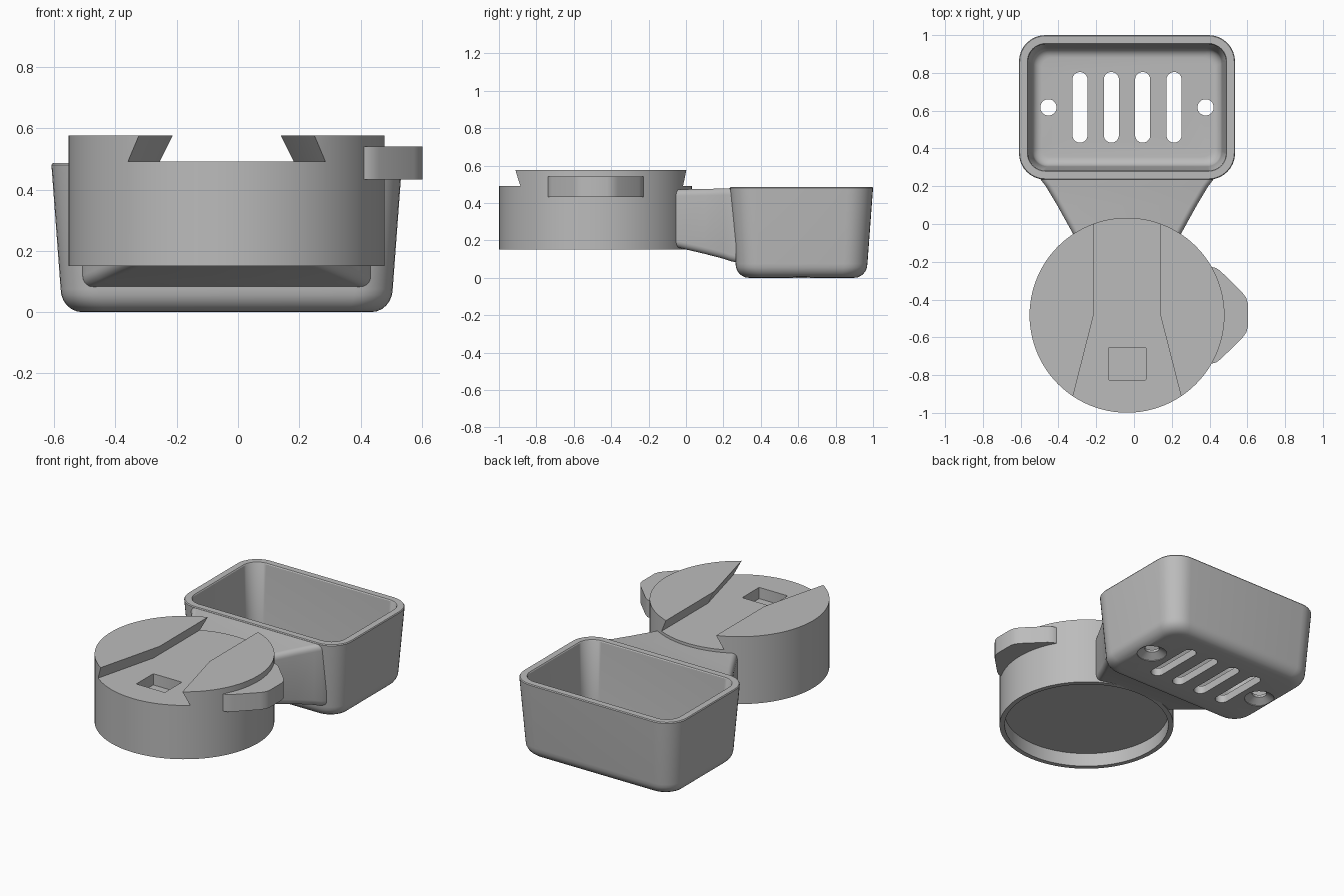
import bpy, bmesh, math

if "Cube" in bpy.data.objects:
    bpy.data.objects.remove(bpy.data.objects["Cube"])

CX, DISC_Y, DISC_R = -0.037, -0.483, 0.516
TRAY_Y, HALF_X, HALF_Y = 0.6175, 0.572, 0.3825

grey = bpy.data.materials.new("light grey")
grey.diffuse_color = (0.5, 0.5, 0.5, 1)
grey.use_nodes = True
grey.node_tree.nodes["Principled BSDF"].inputs["Base Color"].default_value = grey.diffuse_color


def loft(name, loops):
    """Closed solid through a list of equal-length point loops."""
    bm = bmesh.new()
    rings = [[bm.verts.new(p) for p in loop] for loop in loops]
    for a, b in zip(rings, rings[1:]):
        n = len(a)
        for i in range(n):
            bm.faces.new((a[i], a[(i + 1) % n], b[(i + 1) % n], b[i]))
    bm.faces.new(rings[0])
    bm.faces.new(rings[-1])
    bmesh.ops.recalc_face_normals(bm, faces=bm.faces)
    mesh = bpy.data.meshes.new(name)
    bm.to_mesh(mesh)
    bm.free()
    mesh.materials.append(grey)
    ob = bpy.data.objects.new(name, mesh)
    bpy.context.collection.objects.link(ob)
    return ob


def prism(name, outline, z0, z1):
    return loft(name, [[(x, y, z) for x, y in outline] for z in (z0, z1)])


def circle(x, y, r, n=32):
    return [(x + r * math.cos(2 * math.pi * i / n), y + r * math.sin(2 * math.pi * i / n))
            for i in range(n)]


def rounded_rect(cx, cy, hx, hy, r, n=8):
    pts = []
    for k, (sx, sy) in enumerate(((1, 1), (-1, 1), (-1, -1), (1, -1))):
        for i in range(n + 1):
            a = math.pi / 2 * (k + i / n)
            pts.append((cx + sx * (hx - r) + r * math.cos(a),
                        cy + sy * (hy - r) + r * math.sin(a)))
    return pts


def apply(ob, mod):
    bpy.context.view_layer.objects.active = ob
    bpy.ops.object.modifier_apply(modifier=mod.name)


def cut(ob, cutter, keep=False):
    mod = ob.modifiers.new("cut", 'BOOLEAN')
    mod.operation, mod.solver, mod.object = 'DIFFERENCE', 'EXACT', cutter
    apply(ob, mod)
    if not keep:
        bpy.data.objects.remove(cutter)


# Round mount body with a flared dovetail channel across the top
mount = prism("mount_disc", circle(CX, DISC_Y, DISC_R, 96), 0.15, 0.577)


def channel(z):
    d = (0.577 - z) * 0.5
    half = [(0.176 + d, 0.2), (0.176 + d, -0.48), (0.334 + d, -1.1)]
    return [(CX + x, y, z) for x, y in half] + [(CX - x, y, z) for x, y in reversed(half)]


cut(mount, loft("channel_cutter", [channel(0.491), channel(0.62)]))
# Latch pocket in the channel floor
cut(mount, prism("pocket_cutter", rounded_rect(CX + 0.002, -0.74, 0.1, 0.085, 0.005, 2), 0.42, 0.6))
# Shallow round recess underneath
recess = prism("recess_cutter", circle(CX, DISC_Y, 0.486, 96), 0.05, 0.236)
cut(mount, recess, keep=True)

# Finger tab on the right side
half_tab = [(0.30, 0.255), (0.405, 0.257), (0.435, 0.25), (0.46, 0.232), (0.575, 0.118),
            (0.594, 0.092), (0.603, 0.062)]
tab = prism("finger_tab", [(x, DISC_Y + y) for x, y in half_tab]
            + [(x, DISC_Y - y) for x, y in reversed(half_tab)], 0.432, 0.541)

# Flared neck joining the mount to the tray
stations = [(-0.16, 0.225, 0.19, 0.472), (-0.05, 0.287, 0.163, 0.472),
            (0.10, 0.37, 0.128, 0.475), (0.20, 0.43, 0.102, 0.477),
            (0.235, 0.457, 0.09, 0.479), (0.268, 0.47, 0.082, 0.479)]
neck = loft("neck", [[(x, y, z) for x, z in
                      rounded_rect(CX, (z0 + z1) / 2, hx, (z1 - z0) / 2, 0.035, 5)]
                     for y, hx, z0, z1 in stations])
cut(neck, recess)

# Tapered tray: outer wall up from the base, over the rim, inner wall down
profile = []                                        # (inset, height, corner radius)
for i in range(7):                                  # rounded outer base
    a = math.pi / 2 * i / 6
    profile.append((0.10 - 0.07 * math.sin(a), 0.075 * (1 - math.cos(a)), 0.09 + 0.035 * math.sin(a)))
profile += [(0.0, 0.48, 0.14), (0.004, 0.486, 0.137), (0.044, 0.486, 0.097), (0.048, 0.48, 0.093)]
for i in range(7):                                  # rounded inner floor edge
    a = math.pi / 2 * i / 6
    profile.append((0.07 + 0.05 * (1 - math.cos(a)), 0.10 - 0.05 * math.sin(a),
                    0.08 - 0.03 * (1 - math.cos(a))))
tray = loft("tray", [[(x, y, z) for x, y in
                      rounded_rect(CX, TRAY_Y, HALF_X - d, HALF_Y - d, r)] for d, z, r in profile])

# Drain slots through the tray floor
for i in range(4):
    x = CX + (i - 1.5) * 0.166
    cut(tray, prism("slot_cutter", rounded_rect(x, TRAY_Y, 0.04, 0.187, 0.0399), -0.1, 0.2))

# Screw holes, countersunk from below
for side in (-1, 1):
    x = CX + side * 0.416
    rings = [(0.088, -0.05), (0.088, 0.004), (0.043, 0.034), (0.043, 0.2)]
    cut(tray, loft("screw_cutter", [[(px, py, z) for px, py in circle(x, TRAY_Y, r)]
                                    for r, z in rings]))

# Smooth curved walls, crisp edges
for ob in (mount, tab, neck, tray):
    bpy.ops.object.select_all(action='DESELECT')
    ob.select_set(True)
    bpy.context.view_layer.objects.active = ob
    bpy.ops.object.shade_smooth_by_angle(angle=math.radians(30))
